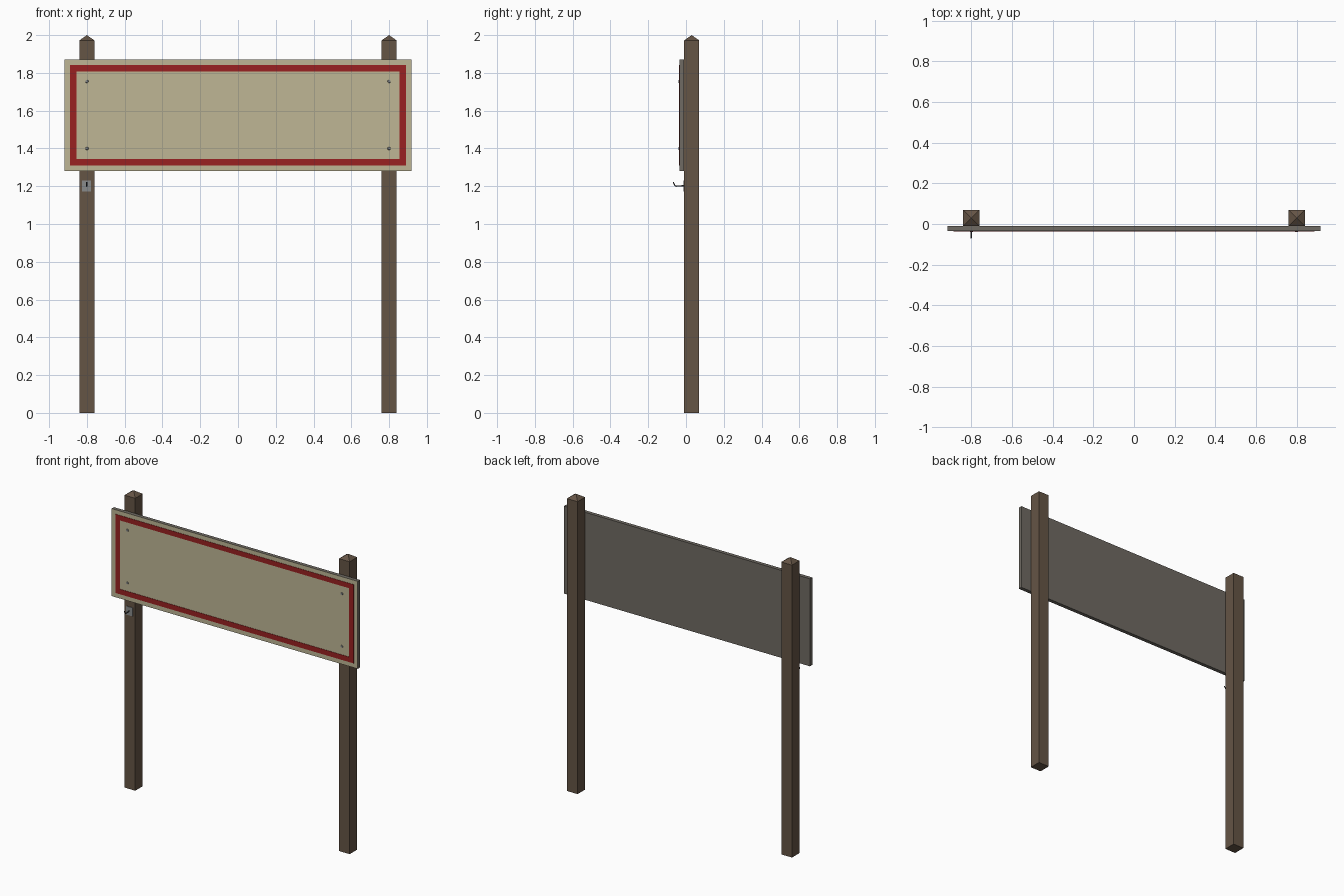
import bpy, bmesh
from math import radians
from mathutils import Matrix

if "Cube" in bpy.data.objects:
    bpy.data.objects.remove(bpy.data.objects["Cube"])


def material(name, rgb):
    m = bpy.data.materials.new(name)
    m.diffuse_color = (*rgb, 1)
    m.use_nodes = True
    m.node_tree.nodes["Principled BSDF"].inputs["Base Color"].default_value = m.diffuse_color
    return m


wood = material("brown_wood", (0.13, 0.09, 0.06))
cream = material("cream_paint", (0.52, 0.47, 0.30))
red = material("red_paint", (0.32, 0.015, 0.015))
backing = material("grey_backing", (0.16, 0.145, 0.125))
steel = material("steel", (0.25, 0.26, 0.26))
dark = material("dark_metal", (0.06, 0.06, 0.06))


def finish(name, bm, *mats):
    bmesh.ops.recalc_face_normals(bm, faces=bm.faces)
    me = bpy.data.meshes.new(name)
    bm.to_mesh(me)
    bm.free()
    for m in mats:
        me.materials.append(m)
    ob = bpy.data.objects.new(name, me)
    bpy.context.collection.objects.link(ob)
    return ob


def box(bm, x0, x1, y0, y1, z0, z1):
    mat = Matrix.Translation(((x0 + x1) / 2, (y0 + y1) / 2, (z0 + z1) / 2))
    mat = mat @ Matrix.Diagonal((x1 - x0, y1 - y0, z1 - z0, 1))
    return bmesh.ops.create_cube(bm, size=1, matrix=mat)["verts"]


# Square posts with pyramid tops
for side, x in (("left", -0.8), ("right", 0.8)):
    bm = bmesh.new()
    box(bm, x - 0.04, x + 0.04, -0.01, 0.07, 0, 1.972)
    bm.faces.ensure_lookup_table()
    top = max(bm.faces, key=lambda f: f.calc_center_median().z)
    peak = bmesh.ops.poke(bm, faces=[top])["verts"][0]
    peak.co.z = 2.0
    finish(side + "_post", bm, wood)

# Sign board: painted front, bare back and edges
bm = bmesh.new()
box(bm, -0.918, 0.918, -0.035, -0.01, 1.28, 1.87)
min(bm.faces, key=lambda f: f.calc_center_median().y).material_index = 1
finish("sign_board", bm, backing, cream)

# Raised red border, a mitred rectangular frame
bm = bmesh.new()
rings = []
for hx, z0, z1 in ((0.889, 1.31, 1.841), (0.855, 1.344, 1.808)):
    rings.append([bm.verts.new((x, -0.0375, z)) for x, z in
                  ((-hx, z0), (hx, z0), (hx, z1), (-hx, z1))])
for i in range(4):
    j = (i + 1) % 4
    bm.faces.new((rings[0][i], rings[0][j], rings[1][j], rings[1][i]))
ext = bmesh.ops.extrude_face_region(bm, geom=bm.faces[:], use_keep_orig=True)
for v in ext["geom"]:
    if isinstance(v, bmesh.types.BMVert):
        v.co.y = -0.035
finish("red_border", bm, red)

# Bolt heads at the four fixings
for x, side in ((-0.8, "left"), (0.8, "right")):
    for z, level in ((1.755, "upper"), (1.4, "lower")):
        bm = bmesh.new()
        mat = Matrix.Translation((x, -0.0365, z)) @ Matrix.Rotation(radians(90), 4, "X")
        bmesh.ops.create_cone(bm, cap_ends=True, segments=12, radius1=0.009,
                              radius2=0.007, depth=0.007, matrix=mat)
        finish(f"{level}_{side}_bolt", bm, steel)

# Small hook plate on the left post
bm = bmesh.new()
box(bm, -0.825, -0.777, -0.014, -0.01, 1.172, 1.23)
finish("hook_plate", bm, steel)

# Bent hook rod
curve = bpy.data.curves.new("hook", "CURVE")
curve.dimensions = "3D"
curve.bevel_depth = 0.0035
curve.bevel_resolution = 1
curve.use_fill_caps = True
path = [(-0.012, 1.203), (-0.05, 1.2), (-0.058, 1.203), (-0.068, 1.222)]
spline = curve.splines.new("POLY")
spline.points.add(len(path) - 1)
for p, (y, z) in zip(spline.points, path):
    p.co = (-0.801, y, z, 1)
curve.materials.append(dark)
bpy.context.collection.objects.link(bpy.data.objects.new("hook", curve))
